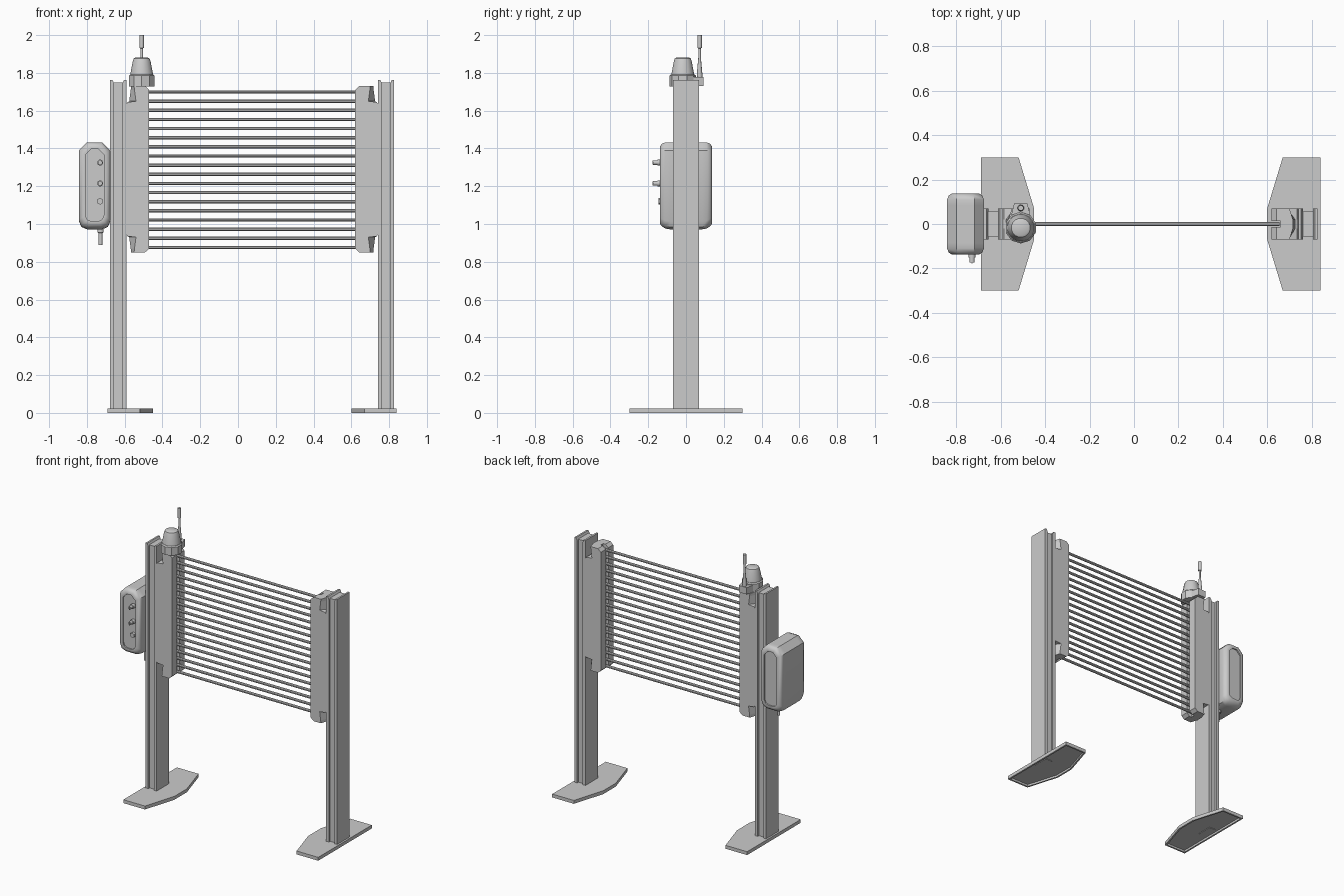
import bpy, bmesh, math

if "Cube" in bpy.data.objects:
    bpy.data.objects.remove(bpy.data.objects["Cube"])


def loft(name, rings, smooth=False):
    """Skin a stack of equal-length point rings and cap both ends."""
    bm = bmesh.new()
    vs = [[bm.verts.new(p) for p in r] for r in rings]
    n = len(rings[0])
    for a, b in zip(vs, vs[1:]):
        for i in range(n):
            j = (i + 1) % n
            bm.faces.new((a[i], a[j], b[j], b[i]))
    bm.faces.new(vs[0])
    bm.faces.new(vs[-1])
    bmesh.ops.recalc_face_normals(bm, faces=bm.faces)
    me = bpy.data.meshes.new(name)
    bm.to_mesh(me)
    bm.free()
    ob = bpy.data.objects.new(name, me)
    bpy.context.collection.objects.link(ob)
    if smooth:
        bpy.context.view_layer.objects.active = ob
        bpy.ops.object.select_all(action='DESELECT')
        ob.select_set(True)
        bpy.ops.object.shade_smooth_by_angle(angle=math.radians(40))
    return ob


def turned(name, origin, axis, profile, sides=12, smooth=True):
    """Round part: profile is (distance along axis, radius)."""
    rings = []
    for d, r in profile:
        ring = []
        for k in range(sides):
            t = 2 * math.pi * (k + 0.5) / sides
            u, v = r * math.cos(t), r * math.sin(t)
            off = {'x': (d, u, v), 'y': (u, d, v), 'z': (u, v, d)}[axis]
            ring.append([o + q for o, q in zip(origin, off)])
        rings.append(ring)
    return loft(name, rings, smooth)


def box(name, x0, x1, y0, y1, z0, z1):
    return loft(name, [[(x0, y0, z), (x1, y0, z), (x1, y1, z), (x0, y1, z)]
                       for z in (z0, z1)])


# The left side mirrors the right about x = 0.075
for side, fx in (("right", lambda x: x), ("left", lambda x: 0.15 - x)):

    # Foot plate with a hollow underside
    def foot(i, z):
        pts = [(.84 - i, -.30 + i), (.84 - i, .30 - i), (.67 + i * .7, .30 - i),
               (.60 + i, .07), (.60 + i, -.07), (.67 + i * .7, -.30 + i)]
        return [(fx(x), y, z) for x, y in pts]
    loft(side + "_foot", [foot(.012, .014), foot(.012, 0), foot(0, 0), foot(0, .024)])

    # Post: two flanges and a recessed web between them
    def flange(name, outer, inner):
        prof = [(outer, 1.762), (outer, .02), (inner, .02), (inner, 1.745),
                (inner * .6 + outer * .4, 1.762)]
        loft(name, [[(fx(x), y, z) for x, z in prof] for y in (-.07, .07)])
    flange(side + "_post_inner_flange", .740, .762)
    flange(side + "_post_outer_flange", .827, .806)
    box(side + "_post_web", fx(.758), fx(.81), -.056, .056, .010, 1.748)

    # Bracket with a slot for the bars and narrowed, tapered ends
    def plan(inner, edge, mid, z):
        pts = [(inner, -.07), (inner, -.014), (.66, -.014), (.66, .014), (inner, .014),
               (inner, .07), (edge, .07), (mid, .02), (mid, -.02), (edge, -.07)]
        return [(fx(x), y, z) for x, y in pts]
    half = [(.62, .741, .741, 1.635), (.62, .735, .735, 1.645),
            (.62, .690, .726, 1.650), (.62, .698, .718, 1.710),
            (.642, .700, .716, 1.730)]
    rows = [(i, e, m, 2.58 - z) for i, e, m, z in reversed(half)] + half
    loft(side + "_bracket", [plan(*r) for r in rows])

# Row of horizontal bars
for i in range(18):
    turned(f"bar_{i + 1}", (0, 0, .876 + i * .0484), 'x',
           [(-.505, .0095), (.655, .0095)], 8)


# Control box: chamfered outline with recessed panels front and back
def case(y, i, b):
    x0, x1, z0, z1, c = -.842 + i, -.676 - i, .972 + b, 1.432 - i, .042 - .3 * i
    pts = [(x0 + c, z0), (x1 - c, z0), (x1 - c * .3, z0 + c * .3), (x1, z0 + c),
           (x1, z1 - c), (x1 - c, z1), (x0 + c, z1), (x0, z1 - c),
           (x0, z0 + c), (x0 + c * .3, z0 + c * .3)]
    return [(x, y, z) for x, z in pts]


steps = [(.128, .034, .042), (.137, .034, .042), (.138, .022, .030),
         (.128, .007, .016), (.110, 0, .004), (.085, 0, 0)]
loft("control_box", [case(-y, i, b) for y, i, b in steps]
     + [case(y, i, b) for y, i, b in reversed(steps)], True)

# Knobs, push button and cable gland
for k, z in enumerate((1.325, 1.215)):
    turned(f"knob_{k + 1}", (-.73, 0, z), 'y',
           [(-.12, .016), (-.150, .016), (-.152, .012), (-.174, .012)])
    box(f"knob_{k + 1}_grip", -.733, -.727, -.178, -.17, z - .011, z + .011)
turned("push_button", (-.73, 0, 1.12), 'y', [(-.12, .018), (-.145, .018)], 6, False)
turned("cable_gland", (-.728, 0, 0), 'z',
       [(.99, .018), (.955, .018), (.953, .010), (.89, .010)], 10)

# Lamp mount plate, collar and dome
loft("lamp_mount", [[(-.565, -.01, z), (-.54, .092, z), (-.48, .092, z), (-.455, -.01, z)]
                    for z in (1.73, 1.778)])
turned("lamp_collar", (-.51, -.017, 0), 'z',
       [(1.728, .071), (1.785, .071), (1.792, .064)], 10, False)
turned("lamp_dome", (-.51, -.017, 0), 'z',
       [(1.785, .062), (1.80, .060), (1.862, .048), (1.876, .043), (1.881, .034)], 16)

# Antenna with a flared base and thicker tip
turned("antenna", (-.51, .072, 0), 'z',
       [(1.77, .015), (1.79, .015), (1.88, .007), (1.93, .007), (1.932, .012), (2.0, .012)], 10)
